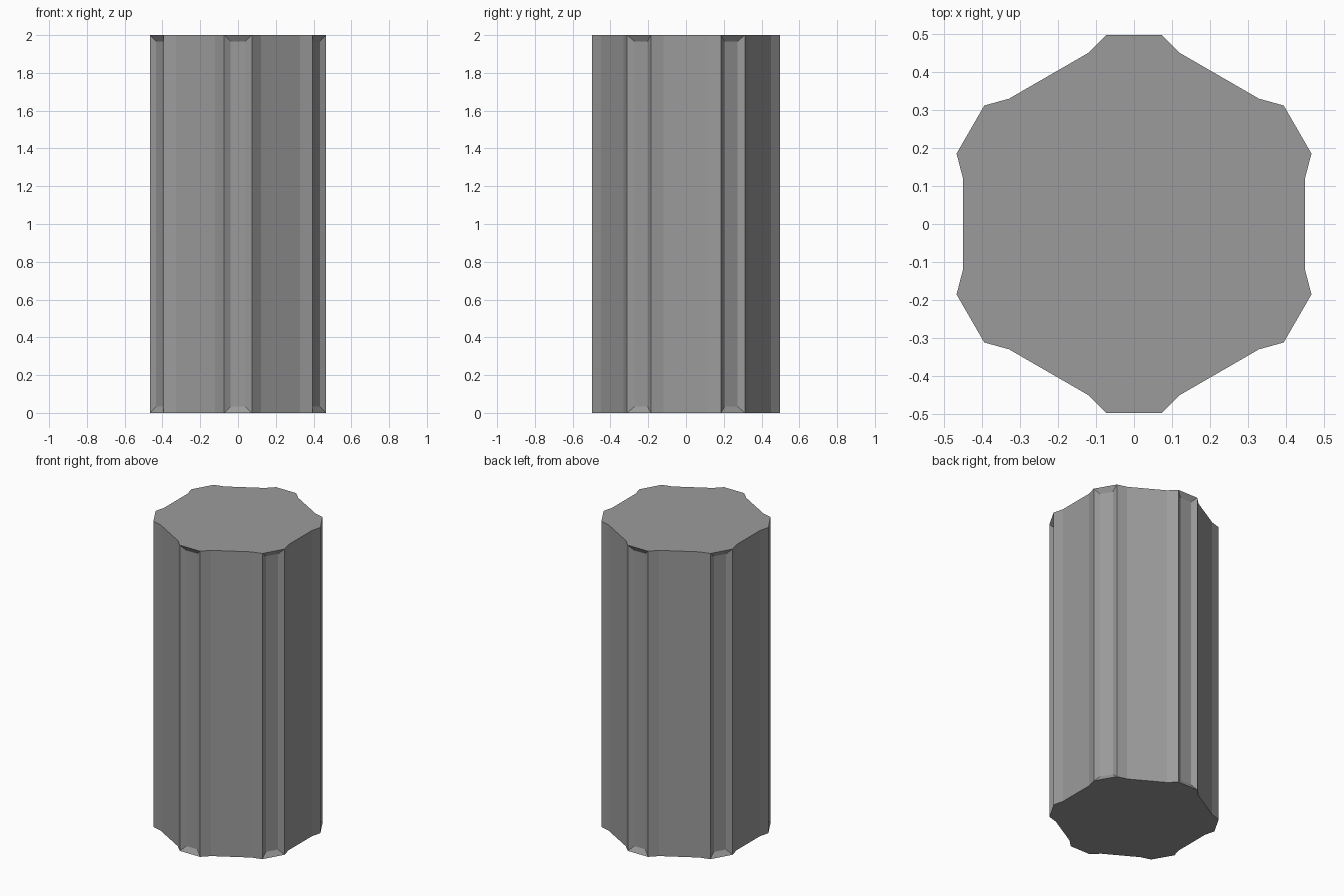
import bpy
import bmesh
from math import radians
from mathutils import Matrix, Vector

cube = bpy.data.objects.get("Cube")
if cube:
    bpy.data.objects.remove(cube, do_unlink=True)

SIDES = 6
HEIGHT = 2.0
RIB_DIST, RIB_HALF = 0.497, 0.073      # raised ribs
FLAT_DIST, FLAT_HALF = 0.45, 0.12      # broad faces between the ribs

stone = bpy.data.materials.new("grey_stone")
stone.use_nodes = True
grey = (0.33, 0.33, 0.33, 1.0)
stone.diffuse_color = grey
stone.node_tree.nodes["Principled BSDF"].inputs["Base Color"].default_value = grey


def side_points(dist, half, angle):
    """Two ends of a side whose outward direction is at the given angle."""
    turn = Matrix.Rotation(radians(angle), 3, "Z")
    return [turn @ Vector((dist, s * half, 0)) for s in (-1, 1)]


# Outline: alternate narrow ribs and broad faces
outline = []
for i in range(SIDES):
    angle = 30 + i * 360 / SIDES
    outline += side_points(RIB_DIST, RIB_HALF, angle)
    outline += side_points(FLAT_DIST, FLAT_HALF, angle + 180 / SIDES)

# Column body
bm = bmesh.new()
base = bm.faces.new([bm.verts.new(p) for p in outline])
top = bmesh.ops.extrude_face_region(bm, geom=[base], use_keep_orig=True)
bmesh.ops.translate(bm, vec=(0, 0, HEIGHT),
                    verts=[g for g in top["geom"] if isinstance(g, bmesh.types.BMVert)])
bmesh.ops.recalc_face_normals(bm, faces=bm.faces)

# Shallow sunken panel with sloped borders on every rib
ribs = [f for f in bm.faces if abs(f.normal.z) < 0.1
        and f.calc_center_median().xy.length > RIB_DIST - 0.01]
bmesh.ops.inset_individual(bm, faces=ribs, thickness=0.033, depth=-0.02,
                           use_even_offset=True)

mesh = bpy.data.meshes.new("column")
bm.to_mesh(mesh)
bm.free()
mesh.materials.append(stone)
column = bpy.data.objects.new("column", mesh)
bpy.context.collection.objects.link(column)
